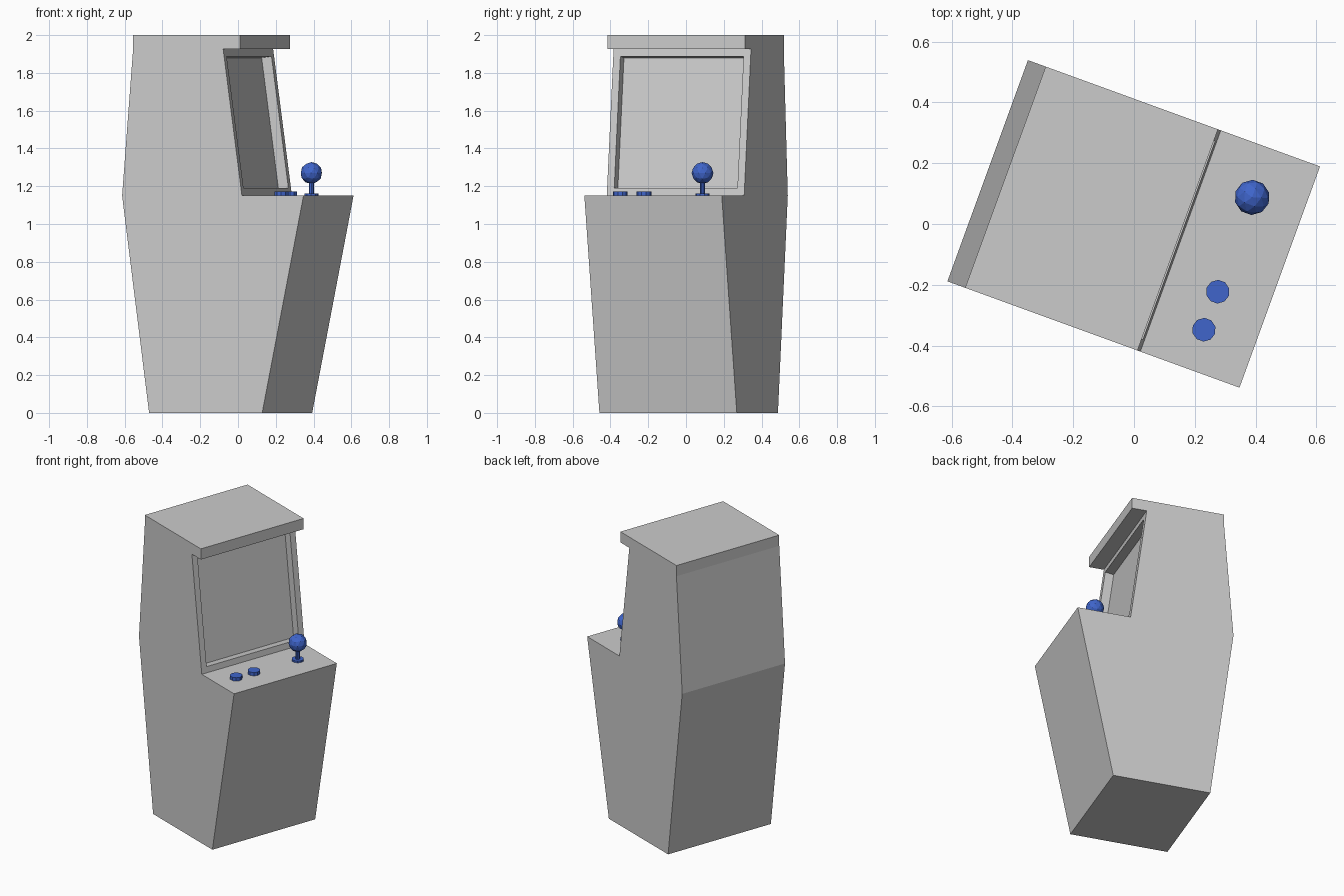
import bpy, bmesh
from math import radians
from mathutils import Matrix, Vector

if "Cube" in bpy.data.objects:
    bpy.data.objects.remove(bpy.data.objects["Cube"])

TURN = Matrix.Rotation(radians(70), 4, 'Z')   # cabinet stands turned on the floor
HALF_W = 0.387
PANEL_Z = 1.15

blue = bpy.data.materials.new("blue_plastic")
blue.diffuse_color = (0.05, 0.13, 0.6, 1)
blue.use_nodes = True
blue.node_tree.nodes["Principled BSDF"].inputs["Base Color"].default_value = blue.diffuse_color


def finish(name, bm, mat=None):
    bm.transform(TURN)
    bmesh.ops.recalc_face_normals(bm, faces=bm.faces)
    mesh = bpy.data.meshes.new(name)
    bm.to_mesh(mesh)
    bm.free()
    if mat:
        mesh.materials.append(mat)
    obj = bpy.data.objects.new(name, mesh)
    bpy.context.collection.objects.link(obj)
    return obj


def add_cylinder(bm, x, y, radius, z0, z1, sides):
    bmesh.ops.create_cone(bm, cap_ends=True, segments=sides, radius1=radius, radius2=radius,
                          depth=z1 - z0, matrix=Matrix.Translation((x, y, (z0 + z1) / 2)))


# Cabinet: side profile (y, z) extruded across the width
profile = [(-0.277, 0), (-0.51, PANEL_Z), (-0.163, PANEL_Z), (-0.057, 1.927), (-0.153, 1.927),
           (-0.153, 2), (0.45, 2), (0.45, 1.927), (0.512, PANEL_Z), (0.36, 0)]
bm = bmesh.new()
side = bm.faces.new([bm.verts.new((-HALF_W, y, z)) for y, z in profile])
ext = bmesh.ops.extrude_face_region(bm, geom=[side], use_keep_orig=True)
bmesh.ops.translate(bm, vec=(2 * HALF_W, 0, 0),
                    verts=[v for v in ext["geom"] if isinstance(v, bmesh.types.BMVert)])
bmesh.ops.recalc_face_normals(bm, faces=bm.faces)

# Screen: inset the sloping face and push it inwards
target = Vector((0, -0.11, 1.54))
screen = min(bm.faces, key=lambda f: (f.calc_center_median() - target).length)
bmesh.ops.inset_region(bm, faces=[screen], thickness=0.04, use_even_offset=True)
inward = -0.056 * screen.normal
well = bmesh.ops.extrude_discrete_faces(bm, faces=[screen])["faces"][0]
bmesh.ops.translate(bm, vec=inward, verts=well.verts)
finish("cabinet", bm)

# Joystick: base disc, stick and faceted ball
bm = bmesh.new()
add_cylinder(bm, 0.215, -0.335, 0.038, PANEL_Z, PANEL_Z + 0.012, 10)
add_cylinder(bm, 0.215, -0.335, 0.014, PANEL_Z, 1.24, 10)
bmesh.ops.create_icosphere(bm, subdivisions=2, radius=0.058,
                           matrix=Matrix.Translation((0.215, -0.335, 1.27)))
finish("joystick", bm, blue)

# Push buttons
for i, x in enumerate((-0.115, -0.248)):
    bm = bmesh.new()
    add_cylinder(bm, x, -0.335, 0.039, PANEL_Z, PANEL_Z + 0.023, 10)
    finish(f"button_{i + 1}", bm, blue)
